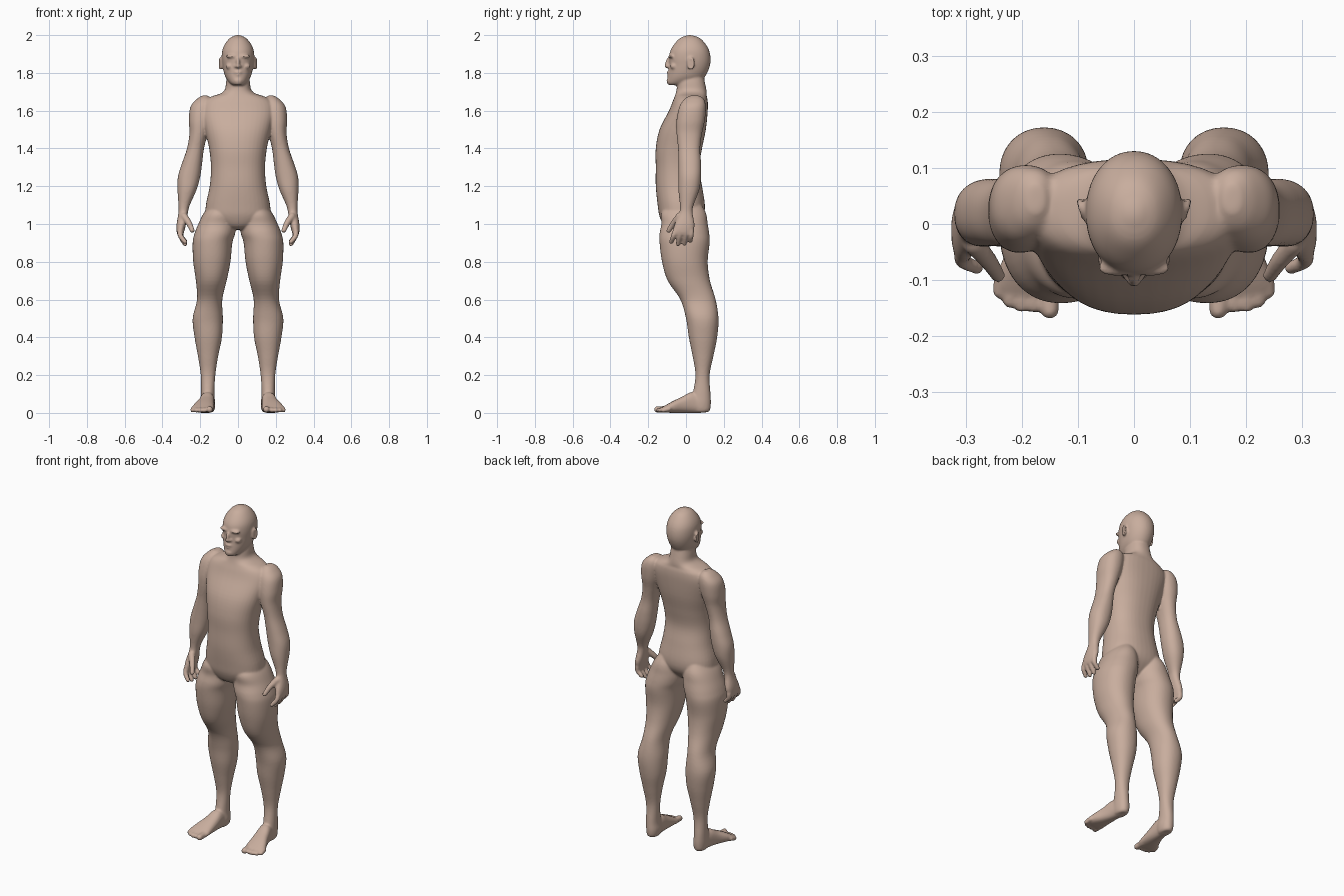
import bpy, bmesh, math
from mathutils import Vector, Matrix

old = bpy.data.objects.get("Cube")
if old:
    bpy.data.objects.remove(old, do_unlink=True)

CM = 0.01      # sections below are written in hundredths of a unit
SEGMENTS = 40
bm = bmesh.new()


def spline(a, b, c, d, t):
    """Smooth interpolation from b to c."""
    return 0.5 * (2 * b + (c - a) * t + (2 * a - 5 * b + 4 * c - d) * t * t
                  + (3 * b - a - 3 * c + d) * t ** 3)


def refine(rows, steps=5):
    padded = [rows[0]] + rows + [rows[-1]]
    out = []
    for i in range(len(rows) - 1):
        for k in range(steps):
            out.append([spline(*col, k / steps) for col in zip(*padded[i:i + 4])])
    return out + [rows[-1]]


def loft(rows, power=2.0, axis="z", sides=(1, -1)):
    """Skin rounded sections (position, x min, x max, depth min, depth max)."""
    for side in sides:
        rings = []
        for pos, x0, x1, d0, d1 in refine(rows):
            ring = []
            for i in range(SEGMENTS):
                a = math.tau * i / SEGMENTS
                c, s = math.cos(a), math.sin(a)
                u = math.copysign(abs(c) ** (2 / power), c)
                v = math.copysign(abs(s) ** (2 / power), s)
                x = side * ((x0 + x1) / 2 + u * (x1 - x0) / 2)
                d = (d0 + d1) / 2 + v * (d1 - d0) / 2
                co = (x, d, pos) if axis == "z" else (x, pos, d)
                ring.append(bm.verts.new(Vector(co) * CM))
            rings.append(ring)
        for low, high in zip(rings, rings[1:]):
            for i in range(SEGMENTS):
                j = (i + 1) % SEGMENTS
                bm.faces.new((low[i], low[j], high[j], high[i]))
        bm.faces.new(rings[0])
        bm.faces.new(rings[-1])


def blob(center, radii, tilt=0.0, sides=(1, -1)):
    """Ellipsoid, tilted about x."""
    for side in sides:
        place = Matrix.Translation(Vector((side * center[0], center[1], center[2])) * CM)
        scale = Matrix.Diagonal((*(Vector(radii) * CM), 1))
        bmesh.ops.create_icosphere(bm, subdivisions=3, radius=1,
                                   matrix=place @ Matrix.Rotation(tilt, 4, "X") @ scale)


def digit(points, r0, r1):
    """Finger or toe as a tapering run of overlapping balls."""
    path = refine([list(p) for p in points], 8)
    for i, p in enumerate(path):
        r = r0 + (r1 - r0) * i / (len(path) - 1)
        blob(p, (r, r, r))


# torso and neck
torso = [(97, 4, -8, 2), (99, 10, -11.5, 5), (104, 16.5, -14, 9), (110, 17, -15, 10),
         (120, 15, -16, 8.5), (130, 14.3, -16, 7), (140, 15.3, -16, 8.5),
         (150, 17.5, -14, 10.5), (160, 19.5, -9, 11.5), (165, 18, -7, 11.5),
         (167.5, 14, -6, 11), (169, 9.5, -5.5, 11), (171, 7, -5, 10.8),
         (175, 6.3, -4.5, 10), (180, 5.5, -3, 9)]
loft([(z, -w, w, f, b) for z, w, f, b in torso], 2.3, sides=(1,))

# head
head = [(173.5, 2.5, -9, 0), (174.5, 4.2, -10, 4), (177, 6.2, -9.8, 9),
        (180, 7.4, -9.4, 11.2), (184, 8.2, -9, 12.7), (188, 8.6, -9, 13),
        (192, 8.3, -8.2, 12.2), (195.5, 6.8, -6, 10.2), (198.5, 4.2, -3, 7.2),
        (200, 1, 1, 3)]
loft([(z, -w, w, f, b) for z, w, f, b in head], 2.1, sides=(1,))

# face: nose, nostrils, brow, lips, chin
blob((0, -9.4, 185.5), (1, 1.6, 3.2), -0.25, sides=(1,))
blob((0, -10.2, 183.6), (1.2, 1.2, 1), sides=(1,))
blob((1.2, -9.2, 183.4), (0.8, 1, 0.8))
blob((3, -7.8, 188.8), (3.6, 1.6, 1))
blob((4.2, -6.6, 183.5), (2.4, 1.8, 1.6))
blob((0, -9, 180.3), (2.4, 1.2, 0.7), sides=(1,))
blob((0, -8.8, 178.9), (2, 1.2, 0.7), sides=(1,))
blob((0, -8.8, 175.8), (2.4, 1.6, 1.6), sides=(1,))

# ears: rim of small balls round a thin shell
blob((8.8, 2.6, 185), (0.9, 1.5, 2.8), 0.2)
for k in range(16):
    a = math.tau * k / 16
    blob((9.4 + 0.5 * math.sin(a), 2.6 + 1.5 * math.sin(a), 185 + 2.8 * math.cos(a)),
         (0.6, 0.6, 0.6))

# arms down to the palms
loft([(94, 29, 32, -6, 3.5), (96, 28.5, 32.5, -7, 4), (100, 27.5, 32.5, -6, 4.5),
      (106, 26.5, 31.5, -3.5, 3.5), (110, 25.5, 31.5, -3.2, 4), (118, 22, 32, -4, 7),
      (125, 20, 31.8, -4, 8), (132, 19, 29.7, -4, 8), (140, 18, 27, -4.2, 7.5),
      (148, 16, 25.7, -5, 8.5), (155, 14, 26, -5, 10), (162, 13, 25.2, -3.5, 10.5),
      (166, 14, 22, -1, 9.5), (168, 16, 19, 2, 7)], 2.2)

# fingers and thumbs
for y, tip_y, tip_z in ((-5.6, -7.8, 90.5), (-2.8, -4.2, 89.3), (0, -0.8, 89.5), (2.8, 2.4, 91)):
    digit([(30.6, y, 96), (30.4, (y + tip_y) / 2, 93.5), (28, tip_y, tip_z)], 1.55, 1.2)
digit([(28.5, -3.5, 104), (26, -6.5, 100.5), (24.2, -9.2, 96.5)], 2, 1.3)

# legs
loft([(0.3, 13.5, 18, 4, 11.5), (1.5, 12.5, 19, 3, 12.7), (5, 12, 19.5, 2, 13.2),
      (10, 12.5, 19.5, 3.5, 13), (20, 12, 19.7, 5, 12.5), (30, 10.5, 21.2, 3.5, 14.5),
      (40, 8.5, 23, 1.5, 16.5), (50, 8, 24, 0, 17.2), (60, 8.3, 21.7, -3, 15.7),
      (70, 6, 22.3, -9.7, 12.7), (80, 4, 23.7, -12.7, 11.5), (90, 3, 24, -14, 12.5),
      (95, 1.5, 23, -14, 12.3), (100, 1, 21, -13, 11.5), (106, 2, 18, -13, 10.5),
      (112, 5, 13, -8, 7)], 2.15)

# feet
loft([(-13, 13.7, 23.2, 0.6, 2.8), (-11, 12.7, 24.6, 0.2, 4), (-7, 12.6, 23.7, 0, 6.2),
      (-2, 12.5, 21.5, 0, 8.6), (3, 12.5, 20, 0, 11), (8, 12.6, 19, 0, 9),
      (12, 14, 18, 1, 4)], 2.4, axis="y")

# toes
digit([(15, -10, 2), (15, -15.3, 1.8)], 1.8, 1.7)
for x, tip in ((17.9, -14.6), (20.1, -14.5), (22.2, -13.7), (24, -12)):
    digit([(x - 0.4, -9, 2.2), (x, tip, 1.4)], 1.4, 1.3)

# one continuous skin
bmesh.ops.recalc_face_normals(bm, faces=bm.faces)
mesh = bpy.data.meshes.new("body")
bm.to_mesh(mesh)
bm.free()
body = bpy.data.objects.new("body", mesh)
bpy.context.collection.objects.link(body)

fuse = body.modifiers.new("fuse", "REMESH")
fuse.mode = "VOXEL"
fuse.voxel_size = 0.0055
fuse.use_smooth_shade = True
soften = body.modifiers.new("soften", "SMOOTH")
soften.factor = 0.5
soften.iterations = 7

skin = bpy.data.materials.new("skin")
skin.use_nodes = True
color = (0.58, 0.42, 0.34, 1)
skin.diffuse_color = color
skin.node_tree.nodes["Principled BSDF"].inputs["Base Color"].default_value = color
mesh.materials.append(skin)
